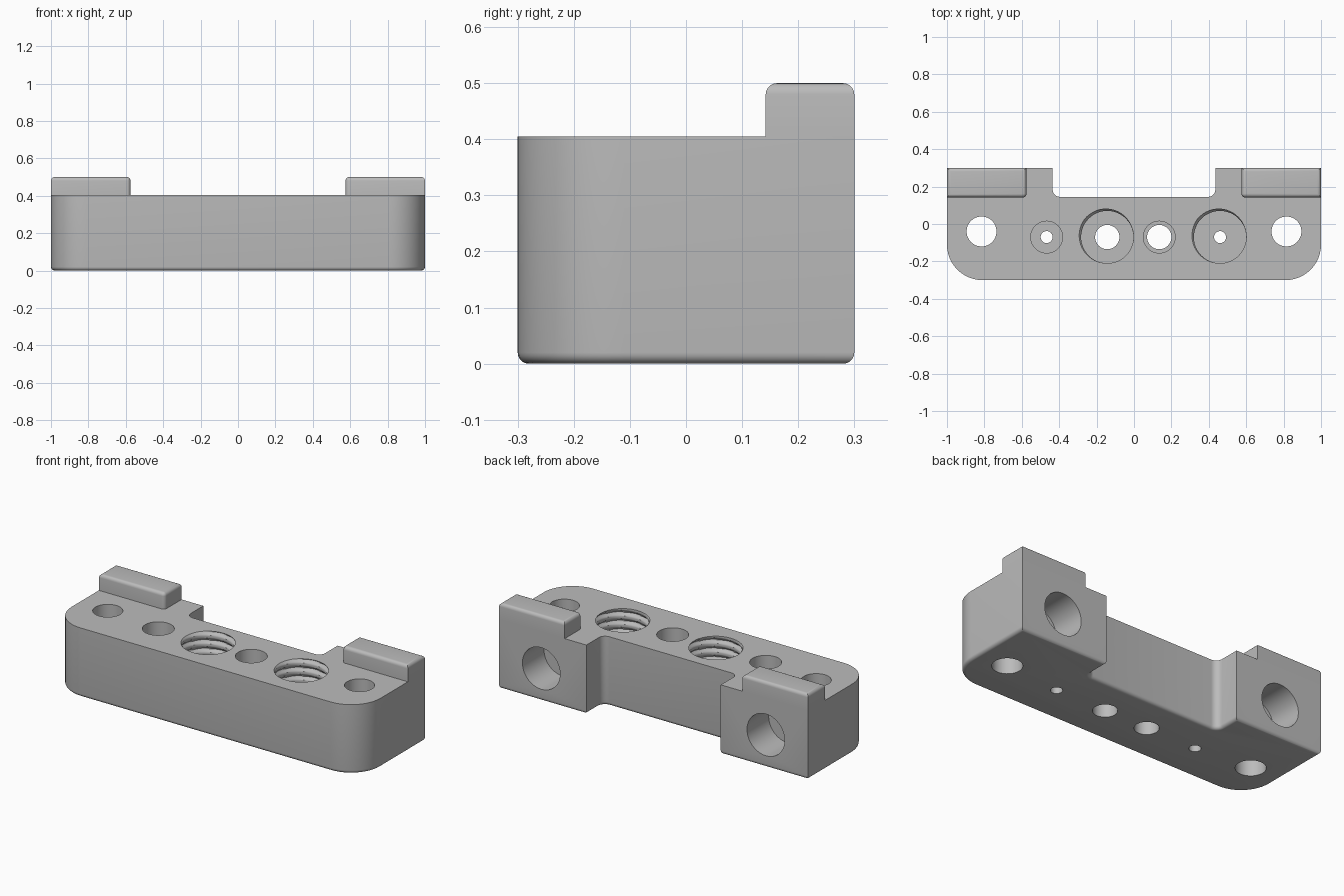
import bpy, bmesh
from math import sin, cos, pi, tau
from mathutils import Matrix, Vector

if "Cube" in bpy.data.objects:
    bpy.data.objects.remove(bpy.data.objects["Cube"])

metal = bpy.data.materials.new("light_grey")
metal.use_nodes = True
GREY = (0.5, 0.5, 0.5, 1)
metal.diffuse_color = GREY
metal.node_tree.nodes["Principled BSDF"].inputs["Base Color"].default_value = GREY

DECK, FLOOR, PITCH = 0.405, 0.1, 0.05


def make(name, bm):
    bmesh.ops.recalc_face_normals(bm, faces=bm.faces)
    mesh = bpy.data.meshes.new(name)
    bm.to_mesh(mesh)
    bm.free()
    mesh.materials.append(metal)
    ob = bpy.data.objects.new(name, mesh)
    bpy.context.collection.objects.link(ob)
    return ob


def smooth(ob):
    bpy.ops.object.select_all(action='DESELECT')
    ob.select_set(True)
    bpy.context.view_layer.objects.active = ob
    bpy.ops.object.shade_smooth_by_angle(angle=0.6)


def arc(cx, cy, r, start, end, n=12):
    return [(cx + r * cos(start + (end - start) * i / n),
             cy + r * sin(start + (end - start) * i / n)) for i in range(n + 1)]


def prism(outline, z0, z1):
    bm = bmesh.new()
    base = bm.faces.new([bm.verts.new((x, y, z0)) for x, y in outline])
    top = bmesh.ops.extrude_face_region(bm, geom=[base])["geom"]
    bmesh.ops.translate(bm, verts=[v for v in top if isinstance(v, bmesh.types.BMVert)],
                        vec=(0, 0, z1 - z0))
    if base not in bm.faces[:]:
        bm.faces.new([v for v in bm.verts if v.co.z == z0])
    bmesh.ops.recalc_face_normals(bm, faces=bm.faces)
    return bm


def round_rim(bm, z, radius):
    rim = [e for e in bm.edges if all(abs(v.co.z - z) < 1e-5 for v in e.verts)]
    bmesh.ops.bevel(bm, geom=rim, offset=radius, segments=5, profile=0.5,
                    affect='EDGES', clamp_overlap=False)


def drill(name, rings, n=48):
    """Turned cutter from (z, radius function of angle) rings."""
    bm = bmesh.new()
    loops = [[bm.verts.new((r(a) * cos(a), r(a) * sin(a), z))
              for a in (tau * i / n for i in range(n))] for z, r in rings]
    for lo, hi in zip(loops, loops[1:]):
        for i in range(n):
            j = (i + 1) % n
            bm.faces.new((lo[i], lo[j], hi[j], hi[i]))
    bm.faces.new(loops[0])
    bm.faces.new(loops[-1])
    return make(name, bm)


def plain(z, r):
    return z, lambda a: r


def thread(z, r):
    # helical groove, breaking out at the rear left of the rim
    def radius(a):
        p = (z - DECK) / PITCH - (a - 0.75 * pi) / tau
        p -= round(p)
        return r + 0.016 * max(0, 1 - 3 * abs(p))
    return z, radius


# Main body: rounded front corners, notch in the back with filleted corners
half = (arc(0.81, -0.11, 0.19, -pi / 2, 0) + [(1, 0.3), (0.435, 0.3)]
        + arc(0.395, 0.185, 0.04, 0, -pi / 2, 8))
outline = half + [(-x, y) for x, y in reversed(half)]
bm = prism(outline, 0, DECK)
round_rim(bm, 0, 0.02)
body = make("body", bm)

# Vertical holes: plain mounting holes, stepped holes and threaded holes
cutters = []
for x in (-0.815, 0.815):
    cutters.append(drill("mounting_hole_cutter", [plain(-0.1, 0.08), plain(0.6, 0.08)]))
    cutters[-1].location = (x, -0.04, 0)

for x, small, large, threaded in ((-0.467, 0.032, 0.085, False), (-0.143, 0.065, 0.14, True),
                                  (0.135, 0.065, 0.085, False), (0.46, 0.032, 0.14, True)):
    rings = [plain(-0.1, small), plain(FLOOR, small), plain(FLOOR, large)]
    if threaded:
        step = PITCH / 10
        rings += [thread(FLOOR + 0.011 + step * i, large) for i in range(63)]
    rings.append(plain(0.5, large))
    cutters.append(drill("stepped_hole_cutter", rings))
    cutters[-1].location = (x, -0.07, 0)

# Blind holes in the back faces
for x in (-0.727, 0.727):
    cutters.append(drill("back_hole_cutter", [plain(-0.2, 0.122), plain(0.2, 0.122)]))
    cutters[-1].matrix_world = Matrix.Translation((x, 0.3, 0.19)) @ Matrix.Rotation(pi / 2, 4, 'X')

bpy.context.view_layer.objects.active = body
for cutter in cutters:
    cutter.hide_render = True
    mod = body.modifiers.new("hole", 'BOOLEAN')
    mod.operation, mod.solver, mod.object = 'DIFFERENCE', 'EXACT', cutter
    bpy.ops.object.modifier_apply(modifier=mod.name)
for cutter in cutters:
    bpy.data.objects.remove(cutter)
smooth(body)

# Raised lips along the back, rounded on top and at the inner front corner
for side, name in ((1, "left_lip"), (-1, "right_lip")):
    corner = arc(0.595, 0.162, 0.02, pi, 1.5 * pi, 6)
    shape = [(side * x, y) for x, y in corner + [(1, 0.142), (1, 0.3), (0.575, 0.3)]]
    bm = prism(shape, DECK, 0.5)
    round_rim(bm, 0.5, 0.0199)
    smooth(make(name, bm))
